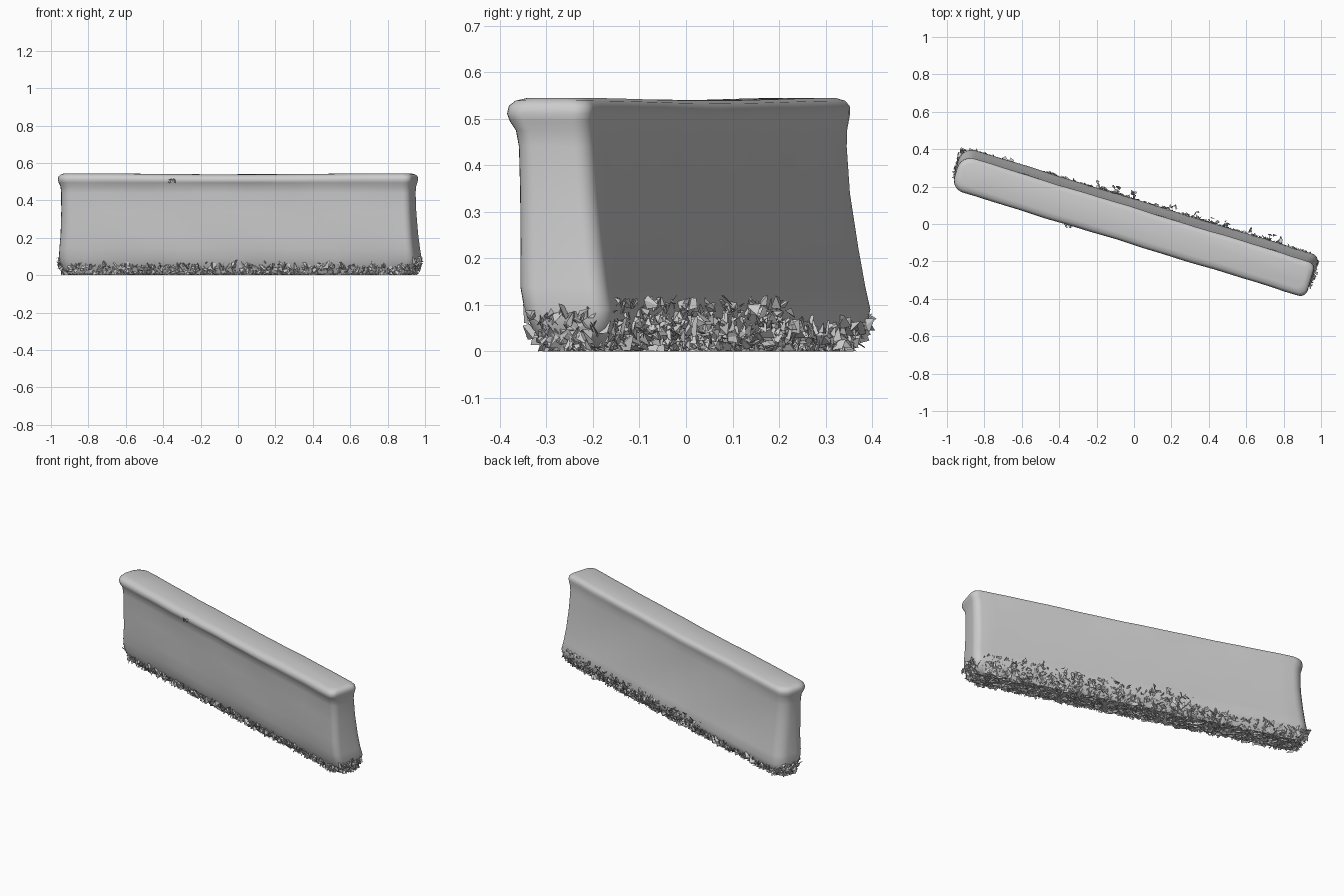
import bpy, bmesh, math, random
from mathutils import Matrix, Vector

random.seed(4)
cube = bpy.data.objects.get("Cube")
if cube:
    bpy.data.objects.remove(cube, do_unlink=True)

TURN = Matrix.Rotation(math.radians(-17), 4, 'Z')

stone = bpy.data.materials.new("stone_grey")
stone.use_nodes = True
GREY = (0.6, 0.6, 0.6, 1)
stone.diffuse_color = GREY
stone.node_tree.nodes["Principled BSDF"].inputs["Base Color"].default_value = GREY

# Wall levels: height, front depth, back depth, half length
LEVELS = [
    (0.008, -0.03, 0.09, 0.965), (0.05, -0.055, 0.12, 0.99), (0.09, -0.068, 0.128, 0.998),
    (0.14, -0.077, 0.118, 0.993), (0.22, -0.081, 0.103, 0.986), (0.34, -0.084, 0.088, 0.98),
    (0.44, -0.087, 0.08, 0.979), (0.475, -0.092, 0.079, 0.982), (0.495, -0.103, 0.081, 0.989),
    (0.508, -0.108, 0.083, 0.992), (0.525, -0.104, 0.083, 0.99), (0.536, -0.092, 0.074, 0.98),
    (0.542, -0.07, 0.055, 0.96),
]


def ring(z, front, back, half):
    """Rounded rectangle, blunter at the right end, with subdivided long sides."""
    width = back - front
    sharp, blunt = min(0.04, width * 0.3), min(0.07, width * 0.4)
    corners = [(half - sharp, back - sharp, sharp), (blunt - half, back - blunt, blunt),
               (blunt - half, front + blunt, blunt), (half - sharp, front + sharp, sharp)]
    pts = []
    for i, (cx, cy, r) in enumerate(corners):
        for k in range(7):
            a = math.radians(90 * i + 15 * k)
            pts.append(Vector((cx + r * math.cos(a), cy + r * math.sin(a), z)))
        if i in (0, 2):
            nx = corners[i + 1][0]
            y = pts[-1].y
            for k in range(1, 24):
                pts.append(Vector((cx + (nx - cx) * k / 24, y, z)))
    return pts


def finish(bm, name, smooth):
    bmesh.ops.recalc_face_normals(bm, faces=bm.faces[:])
    bm.transform(TURN)
    mesh = bpy.data.meshes.new(name)
    bm.to_mesh(mesh)
    bm.free()
    mesh.materials.append(stone)
    obj = bpy.data.objects.new(name, mesh)
    bpy.context.collection.objects.link(obj)
    for p in mesh.polygons:
        p.use_smooth = smooth
    return obj


# Wall body lofted through the levels, with slight surface waviness
bm = bmesh.new()
rings = []
for level in LEVELS:
    row = []
    for p in ring(*level):
        wave = 0.0015 * math.sin(9 * p.x + 17 * p.z) + 0.001 * math.sin(23 * p.x - 31 * p.z)
        sag = 0.003 * math.cos(3.2 * p.x) if p.z > 0.5 else 0
        row.append(bm.verts.new((p.x, p.y + wave, p.z - sag)))
    rings.append(row)
for a, b in zip(rings, rings[1:]):
    for i in range(len(a)):
        j = (i + 1) % len(a)
        bm.faces.new((a[i], a[j], b[j], b[i]))
bm.faces.new(rings[0][::-1])
bm.faces.new(rings[-1])
wall = finish(bm, "wall_body", True)
bpy.context.view_layer.objects.active = wall
wall.select_set(True)
bpy.ops.object.shade_smooth_by_angle(angle=math.radians(50))
wall.select_set(False)


def flake(bm, centre, size):
    """Jagged little shard resting on or above the ground."""
    verts = []
    for d in ((1, 1, 1), (-1, -1, 1), (-1, 1, -1), (1, -1, -1)):
        offset = Vector([c * size * random.uniform(0.2, 1) for c in d])
        offset.rotate(Matrix.Rotation(random.uniform(0, 6.3), 3, 'Z'))
        p = centre + offset
        verts.append(bm.verts.new((p.x, p.y, max(0, p.z))))
    for i in range(4):
        bm.faces.new([verts[k] for k in range(4) if k != i])


def side_at(z):
    """Front depth, back depth and half length of the wall at a height."""
    for lo, hi in zip(LEVELS, LEVELS[1:]):
        if z <= hi[0]:
            t = max(0, (z - lo[0]) / (hi[0] - lo[0]))
            return [lo[k] + (hi[k] - lo[k]) * t for k in (1, 2, 3)]


# Broken rubble crust around the foot
bm = bmesh.new()
for n in range(1500):
    z = random.uniform(0.0, 0.06)
    front, back, half = side_at(z)
    x = random.uniform(-half, half) * 0.97
    y = front + 0.004 if n % 2 else back - 0.004
    flake(bm, Vector((x, y, z)), random.uniform(0.012, 0.024))
for n in range(240):
    z = random.uniform(0.0, 0.085)
    front, back, half = side_at(z)
    x = (half - 0.003) * (1 if n % 2 else -1)
    flake(bm, Vector((x, random.uniform(front + 0.02, back - 0.02), z)), random.uniform(0.012, 0.024))
finish(bm, "foot_rubble", False)

# Rough crumbs under the foot
bm = bmesh.new()
for n in range(700):
    spot = Vector((random.uniform(-0.95, 0.95), random.uniform(-0.02, 0.08), 0.01))
    flake(bm, spot, random.uniform(0.015, 0.03))
finish(bm, "underside_rubble", False)

# Loose fragments stuck to the lower back
bm = bmesh.new()
for n in range(150):
    z = random.uniform(0.06, 0.11)
    flake(bm, Vector((random.uniform(-0.3, 0.95), side_at(z)[1], z)), random.uniform(0.008, 0.016))
for x in (-0.23, -0.14, -0.05, 0.18, 0.31, 0.4, 0.47, 0.62, 0.7, 0.76):
    for n in range(5):
        spot = Vector((x + random.uniform(-0.025, 0.025), random.uniform(0.128, 0.16), random.uniform(0.06, 0.11)))
        flake(bm, spot, random.uniform(0.012, 0.018))
finish(bm, "back_fragments", False)

# Small chip on the front lip
bm = bmesh.new()
for n in range(4):
    flake(bm, Vector((-0.35 + 0.006 * n, -0.11, 0.505)), 0.015)
finish(bm, "lip_chip", False)
